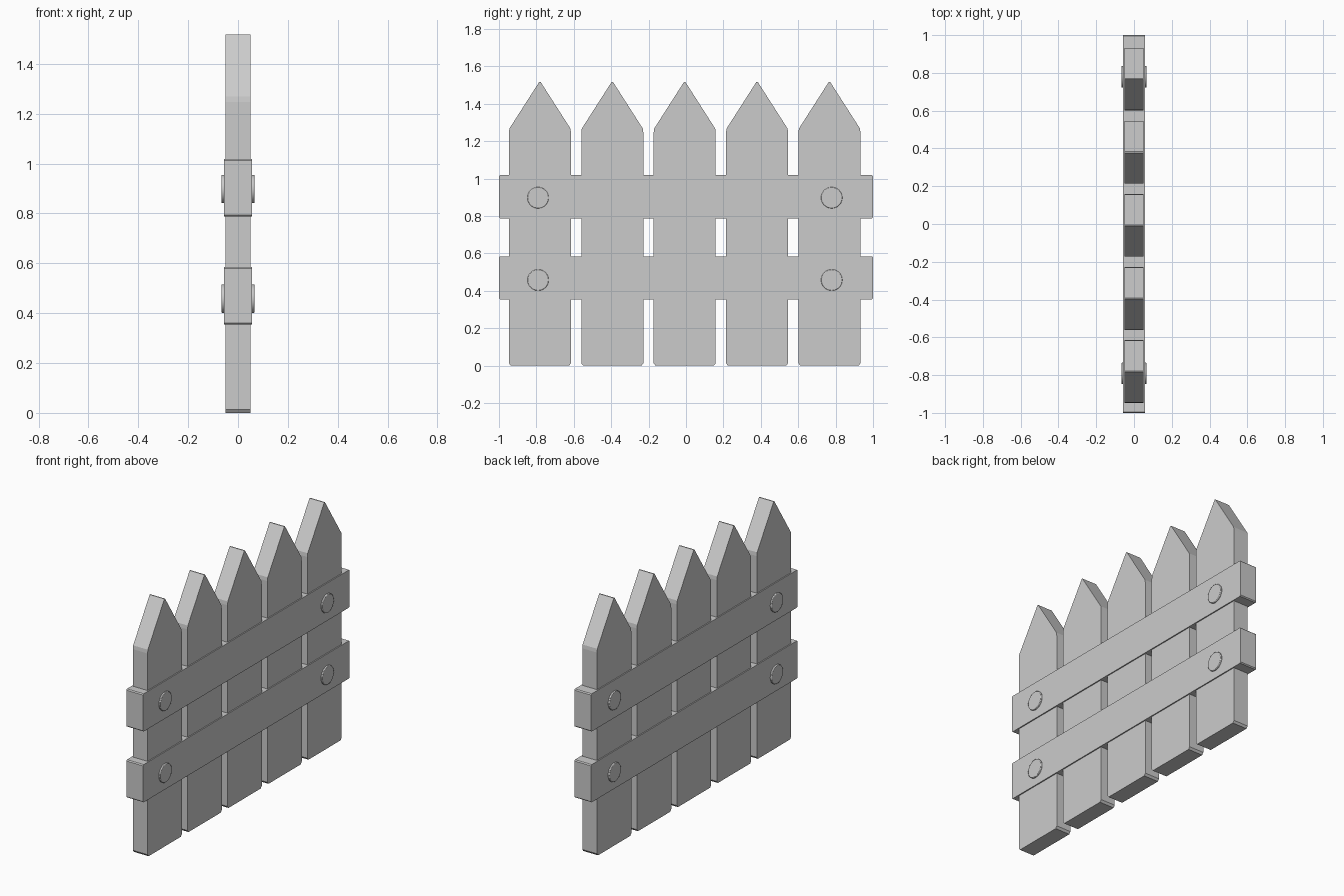
import bpy, bmesh, math

if "Cube" in bpy.data.objects:
    bpy.data.objects.remove(bpy.data.objects["Cube"])


def finish(bm, name):
    bmesh.ops.recalc_face_normals(bm, faces=bm.faces)
    mesh = bpy.data.meshes.new(name)
    bm.to_mesh(mesh)
    bm.free()
    obj = bpy.data.objects.new(name, mesh)
    bpy.context.collection.objects.link(obj)
    return obj


def plank(name, profile, half_depth):
    """Extrude a (y, z) outline through the fence thickness."""
    bm = bmesh.new()
    face = bm.faces.new([bm.verts.new((-half_depth, y, z)) for y, z in profile])
    ext = bmesh.ops.extrude_face_region(bm, geom=[face])
    verts = [v for v in ext["geom"] if isinstance(v, bmesh.types.BMVert)]
    bmesh.ops.translate(bm, verts=verts, vec=(2 * half_depth, 0, 0))
    return finish(bm, name)


# Pointed pickets with clipped feet and shoulders
HALF_W = 0.166
side = [(HALF_W - 0.01, 0), (HALF_W, 0.013), (HALF_W, 1.246),
        (HALF_W - 0.003, 1.268), (0.003, 1.518)]
outline = side + [(-y, z) for y, z in reversed(side)]
for i in range(5):
    cy = -0.781 + 0.387 * i
    plank(f"picket_{i + 1}", [(y + cy, z) for y, z in outline], 0.05)

# Cross rails with slightly clipped corners
C = 0.006
for name, z0, z1 in (("lower_rail", 0.354, 0.585), ("upper_rail", 0.788, 1.019)):
    plank(name, [(-1 + C, z0), (1 - C, z0), (1, z0 + C), (1, z1 - C),
                 (1 - C, z1), (-1 + C, z1), (-1, z1 - C), (-1, z0 + C)], 0.057)

# Round bolts passing through both faces of the rails
for row, z in (("lower", 0.458), ("upper", 0.898)):
    for end, y in (("left", -0.791), ("right", 0.779)):
        bpy.ops.mesh.primitive_cylinder_add(
            vertices=32, radius=0.057, depth=0.132,
            location=(0, y, z), rotation=(0, math.pi / 2, 0))
        bolt = bpy.context.object
        bolt.name = f"{row}_{end}_bolt"
        bevel = bolt.modifiers.new("rim", "BEVEL")
        bevel.width = 0.003
        bevel.segments = 2
        bpy.ops.object.shade_smooth_by_angle(angle=math.radians(30))
